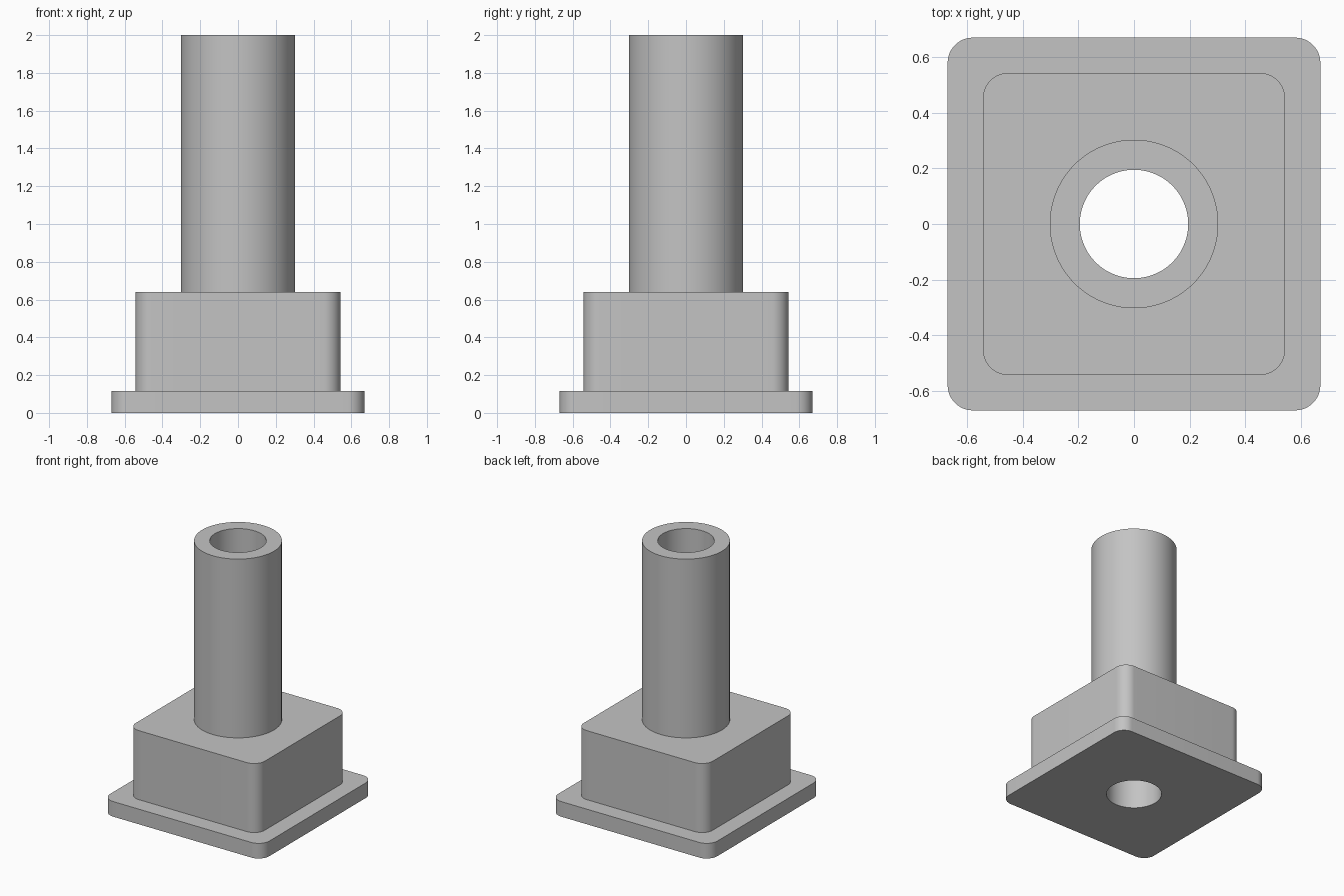
import bpy, bmesh, math

cube = bpy.data.objects.get("Cube")
if cube:
    bpy.data.objects.remove(cube, do_unlink=True)

ARC = 16          # points per quarter turn
CORNER = 0.09     # corner radius of the square parts
BORE, TUBE, BLOCK, FLANGE = 0.195, 0.303, 0.543, 0.67
Z_FLANGE, Z_BLOCK, Z_TOP = 0.115, 0.64, 2.0

grey = bpy.data.materials.new("plain grey")
grey.use_nodes = True
colour = (0.55, 0.55, 0.55, 1)
grey.diffuse_color = colour
grey.node_tree.nodes["Principled BSDF"].inputs["Base Color"].default_value = colour


def circle(radius, z):
    steps = [(k + 0.5) / (4 * ARC) * math.tau for k in range(4 * ARC)]
    return [(radius * math.cos(a), radius * math.sin(a), z) for a in steps]


def rounded_square(half, z):
    points = []
    for quarter in range(4):
        middle = (quarter + 0.5) * math.pi / 2
        reach = (half - CORNER) * math.sqrt(2)
        cx, cy = reach * math.cos(middle), reach * math.sin(middle)
        for j in range(ARC):
            a = (quarter + j / (ARC - 1)) * math.pi / 2
            points.append((cx + CORNER * math.cos(a), cy + CORNER * math.sin(a), z))
    return points


def loft(name, rings):
    """Join successive rings of equal point count with quads."""
    bm = bmesh.new()
    loops = [[bm.verts.new(p) for p in ring] for ring in rings]
    for low, high in zip(loops, loops[1:]):
        for i in range(len(low)):
            n = (i + 1) % len(low)
            bm.faces.new((low[i], low[n], high[n], high[i]))
    mesh = bpy.data.meshes.new(name)
    bm.to_mesh(mesh)
    bm.free()
    mesh.materials.append(grey)
    obj = bpy.data.objects.new(name, mesh)
    bpy.context.collection.objects.link(obj)
    bpy.ops.object.select_all(action="DESELECT")
    obj.select_set(True)
    bpy.context.view_layer.objects.active = obj
    bpy.ops.object.shade_smooth_by_angle(angle=math.radians(30))


# Flange: underside around the bore, rim, and the ledge up to the block
loft("base_flange", [circle(BORE, 0), rounded_square(FLANGE, 0),
                     rounded_square(FLANGE, Z_FLANGE), rounded_square(BLOCK, Z_FLANGE)])

# Block: side walls and the shoulder up to the tube
loft("square_block", [rounded_square(BLOCK, Z_FLANGE), rounded_square(BLOCK, Z_BLOCK),
                      circle(TUBE, Z_BLOCK)])

# Tube: outer wall, top rim, and the bore running right through to the bottom
loft("hollow_tube", [circle(TUBE, Z_BLOCK), circle(TUBE, Z_TOP),
                     circle(BORE, Z_TOP), circle(BORE, 0)])
